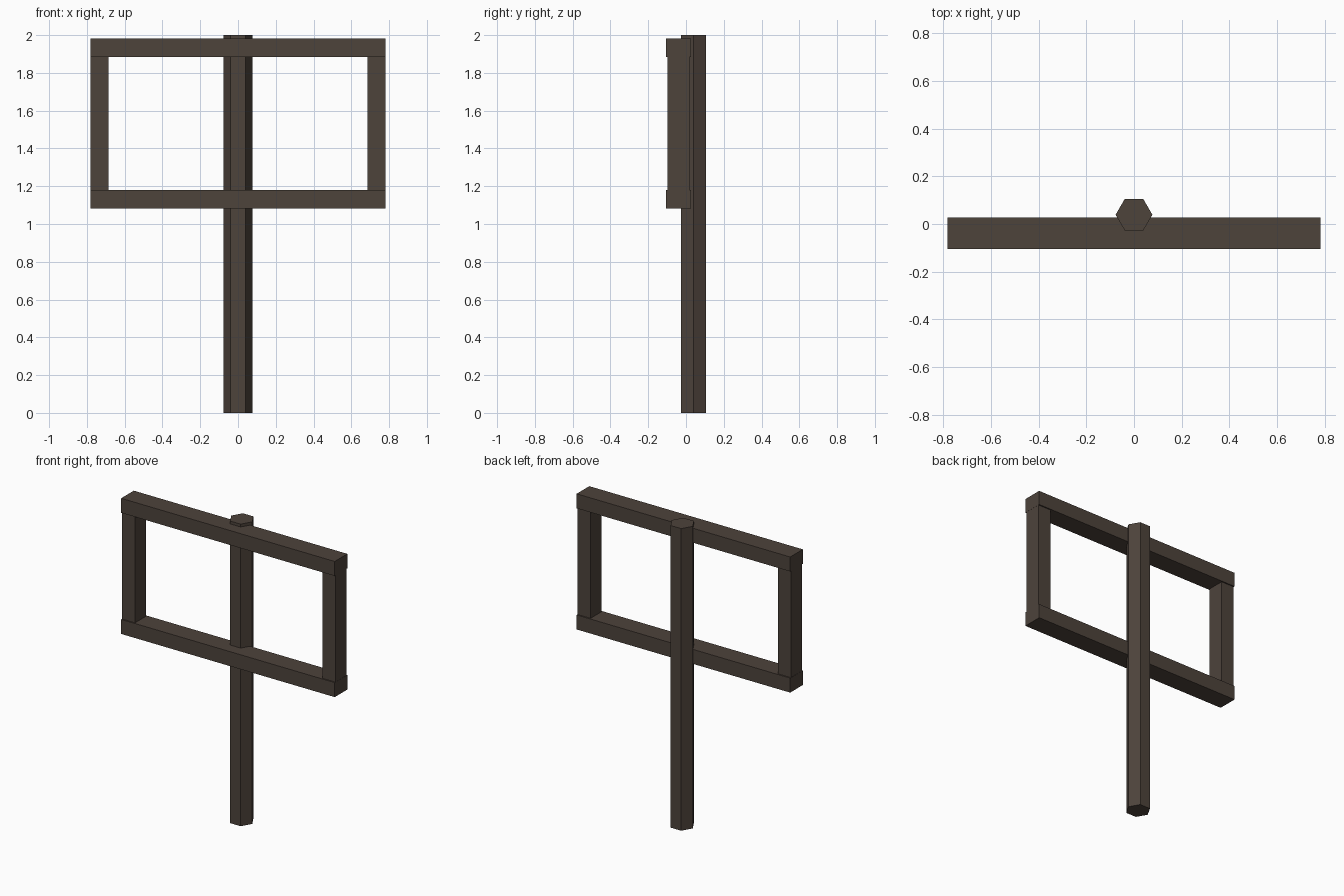
import bpy

cube = bpy.data.objects.get("Cube")
if cube:
    bpy.data.objects.remove(cube, do_unlink=True)

# Dark weathered wood
wood = bpy.data.materials.new("dark_brown_wood")
wood.use_nodes = True
colour = (0.075, 0.056, 0.044, 1)
wood.diffuse_color = colour
bsdf = wood.node_tree.nodes["Principled BSDF"]
bsdf.inputs["Base Color"].default_value = colour
bsdf.inputs["Roughness"].default_value = 0.9


def finish(name):
    obj = bpy.context.object
    obj.name = name
    obj.data.materials.append(wood)
    bpy.ops.object.transform_apply(location=False, rotation=True, scale=True)
    return obj


def beam(name, low, high):
    """Box spanning two opposite corners."""
    centre = [(a + b) / 2 for a, b in zip(low, high)]
    bpy.ops.mesh.primitive_cube_add(size=1, location=centre)
    bpy.context.object.scale = [b - a for a, b in zip(low, high)]
    return finish(name)


# Six-sided post, with corners pointing left and right
bpy.ops.mesh.primitive_cylinder_add(vertices=6, radius=0.077, depth=2,
                                    location=(0, 0.039, 1),
                                    rotation=(0, 0, 1.5707963))
finish("post")

# Horizontal rails
for name, bottom, top in (("lower_rail", 1.083, 1.179), ("upper_rail", 1.885, 1.981)):
    beam(name, (-0.782, -0.105, bottom), (0.782, 0.027, top))

# Upright stiles, slightly thinner than the rails
for name, inner, outer in (("right_stile", -0.781, -0.686), ("left_stile", 0.686, 0.781)):
    beam(name, (inner, -0.097, 1.175), (outer, 0.019, 1.889))
